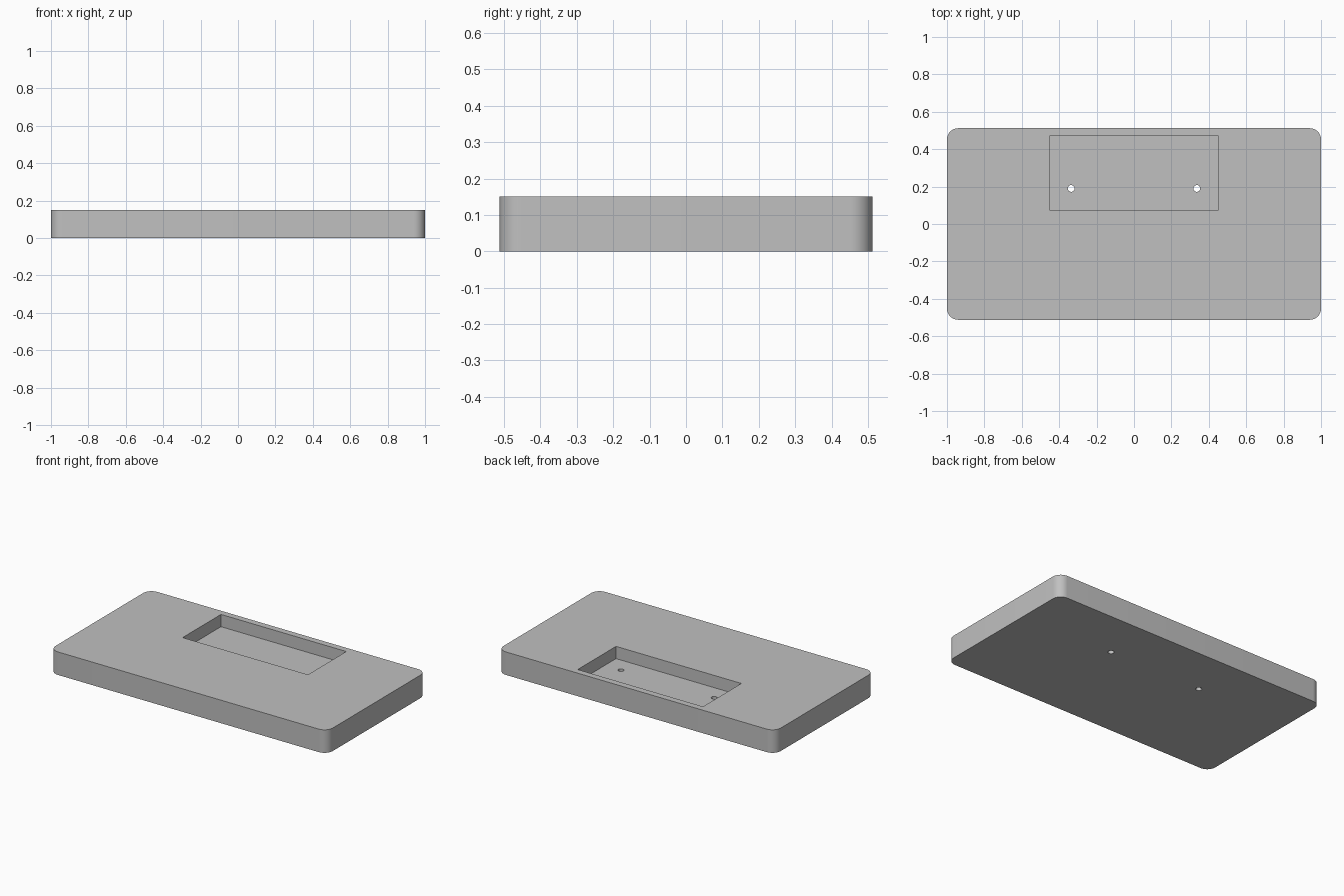
import bpy
import bmesh
from math import radians

if "Cube" in bpy.data.objects:
    bpy.data.objects.remove(bpy.data.objects["Cube"], do_unlink=True)

WIDTH, DEPTH, HEIGHT = 2.0, 1.024, 0.15
CORNER_RADIUS = 0.06
POCKET_WIDTH, POCKET_FRONT, POCKET_BACK, POCKET_FLOOR = 0.904, 0.075, 0.47, 0.07
HOLE_X, HOLE_Y, HOLE_RADIUS = 0.336, 0.19, 0.018

grey = bpy.data.materials.new("plain grey")
grey.use_nodes = True
grey.diffuse_color = (0.53, 0.53, 0.53, 1)
grey.node_tree.nodes["Principled BSDF"].inputs["Base Color"].default_value = grey.diffuse_color


def add_box(name, size, centre):
    bpy.ops.mesh.primitive_cube_add(size=1, location=centre)
    box = bpy.context.object
    box.name = name
    box.scale = size
    bpy.ops.object.transform_apply(location=True, rotation=False, scale=True)
    return box


def cut(target, cutter):
    mod = target.modifiers.new(cutter.name, 'BOOLEAN')
    mod.operation = 'DIFFERENCE'
    mod.solver = 'EXACT'
    mod.object = cutter
    bpy.context.view_layer.objects.active = target
    bpy.ops.object.modifier_apply(modifier=mod.name)
    bpy.data.objects.remove(cutter, do_unlink=True)


# Base plate with rounded vertical corners
plate = add_box("base_plate", (WIDTH, DEPTH, HEIGHT), (0, 0, HEIGHT / 2))
plate.data.materials.append(grey)
bm = bmesh.new()
bm.from_mesh(plate.data)
uprights = [e for e in bm.edges if abs(e.verts[0].co.z - e.verts[1].co.z) > HEIGHT / 2]
bmesh.ops.bevel(bm, geom=uprights, offset=CORNER_RADIUS, segments=12,
                profile=0.5, affect='EDGES')
bm.to_mesh(plate.data)
bm.free()

# Rectangular pocket sunk into the top near the back
cut(plate, add_box("pocket_cutter",
                   (POCKET_WIDTH, POCKET_BACK - POCKET_FRONT, HEIGHT),
                   (0, (POCKET_FRONT + POCKET_BACK) / 2, POCKET_FLOOR + HEIGHT / 2)))

# Two through holes in the pocket floor
for side in (-1, 1):
    bpy.ops.mesh.primitive_cylinder_add(vertices=32, radius=HOLE_RADIUS, depth=3 * HEIGHT,
                                        location=(side * HOLE_X, HOLE_Y, 0))
    hole = bpy.context.object
    hole.name = "hole_cutter"
    cut(plate, hole)

# Smooth rounded surfaces, crisp edges
bpy.ops.object.select_all(action='DESELECT')
plate.select_set(True)
bpy.context.view_layer.objects.active = plate
bpy.ops.object.shade_smooth_by_angle(angle=radians(30))
